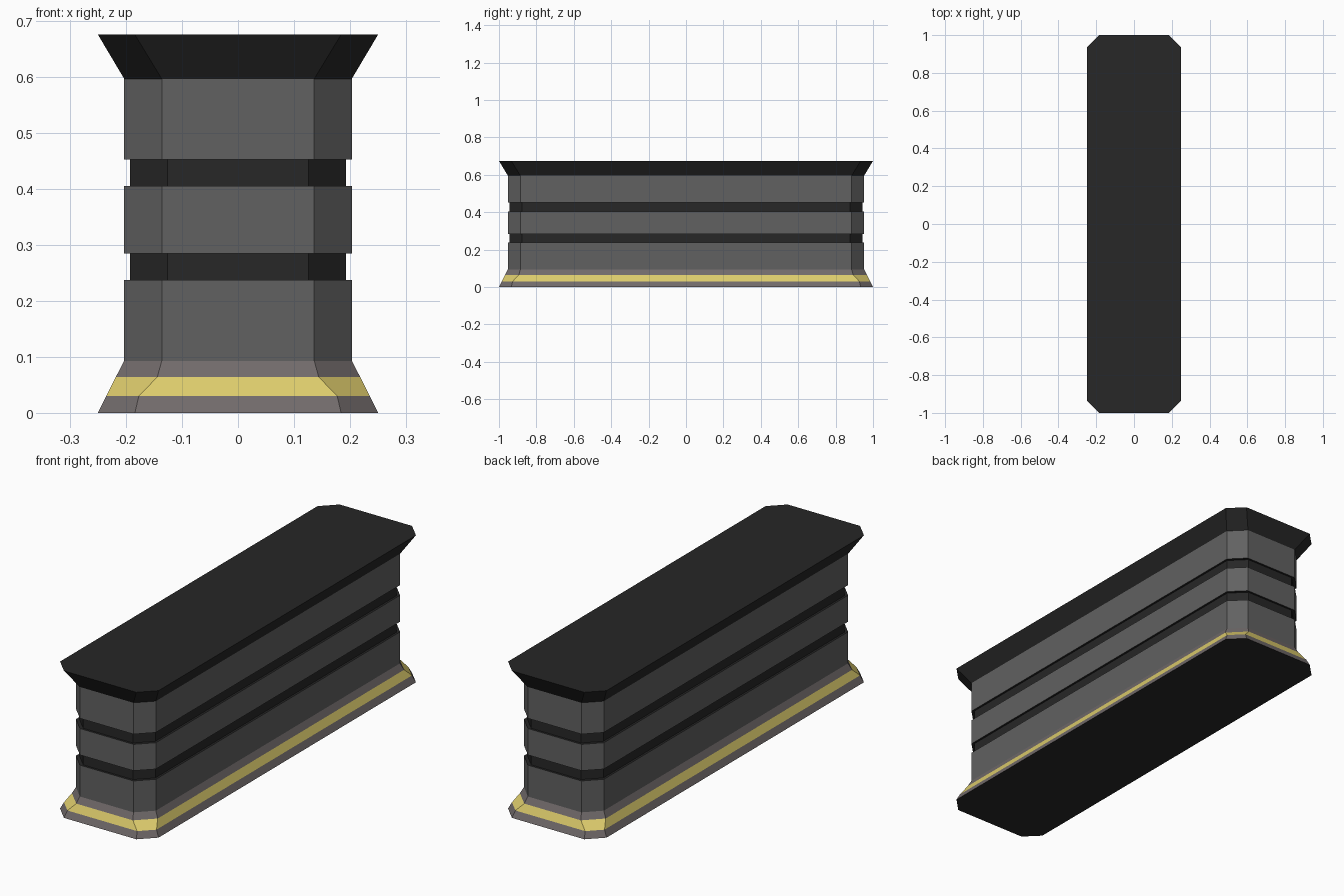
import bpy, bmesh

if "Cube" in bpy.data.objects:
    bpy.data.objects.remove(bpy.data.objects["Cube"])


def material(name, rgb):
    m = bpy.data.materials.new(name)
    m.diffuse_color = (*rgb, 1)
    m.use_nodes = True
    m.node_tree.nodes["Principled BSDF"].inputs["Base Color"].default_value = m.diffuse_color
    return m


BLACK = material("black", (0.02, 0.02, 0.02))
GREY = material("dark_grey", (0.12, 0.12, 0.12))
STONE = material("warm_grey", (0.165, 0.145, 0.145))
YELLOW = material("yellow", (0.72, 0.6, 0.15))


def ring(bm, z, hx, cut):
    """Chamfered rectangle: half width hx, corner cut size."""
    hy = hx + 0.75
    cx, cy = hx - cut, hy - cut
    pts = [(hx, -cy), (hx, cy), (cx, hy), (-cx, hy),
           (-hx, cy), (-hx, -cy), (-cx, -hy), (cx, -hy)]
    return [bm.verts.new((x, y, z)) for x, y in pts]


def loft(name, levels, mat, bottom=False, top=False):
    bm = bmesh.new()
    rings = [ring(bm, *level) for level in levels]
    for a, b in zip(rings, rings[1:]):
        for i in range(8):
            j = (i + 1) % 8
            bm.faces.new((a[i], a[j], b[j], b[i]))
    if bottom:
        bm.faces.new(rings[0][::-1])
    if top:
        bm.faces.new(rings[-1])
    mesh = bpy.data.meshes.new(name)
    bm.to_mesh(mesh)
    bm.free()
    mesh.materials.append(mat)
    obj = bpy.data.objects.new(name, mesh)
    bpy.context.collection.objects.link(obj)
    return obj


# Flared foot with yellow stripe
BODY, INSET, CUT = 0.203, 0.193, 0.067
lower, upper = (0.03, 0.235, 0.058), (0.064, 0.218, 0.074)
foot = loft("foot_lower", [(0, 0.25, 0.066), lower], STONE, bottom=True)
foot.data.materials.append(BLACK)
foot.data.polygons[-1].material_index = 1
loft("foot_stripe", [lower, upper], YELLOW)
loft("foot_upper", [upper, (0.093, BODY, CUT)], STONE)

# Body panels
for i, (z0, z1) in enumerate([(0.093, 0.237), (0.284, 0.405), (0.452, 0.596)]):
    loft(f"body_panel_{i + 1}", [(z0, BODY, CUT), (z1, BODY, CUT)], GREY)

# Recessed bands between panels, including their ledges
for i, (z0, z1) in enumerate([(0.237, 0.284), (0.405, 0.452)]):
    loft(f"groove_{i + 1}", [(z0, BODY, CUT), (z0, INSET, CUT),
                             (z1, INSET, CUT), (z1, BODY, CUT)], BLACK)

# Flared top slab
loft("top_slab", [(0.596, BODY, CUT), (0.675, 0.25, 0.066)], BLACK, top=True)
